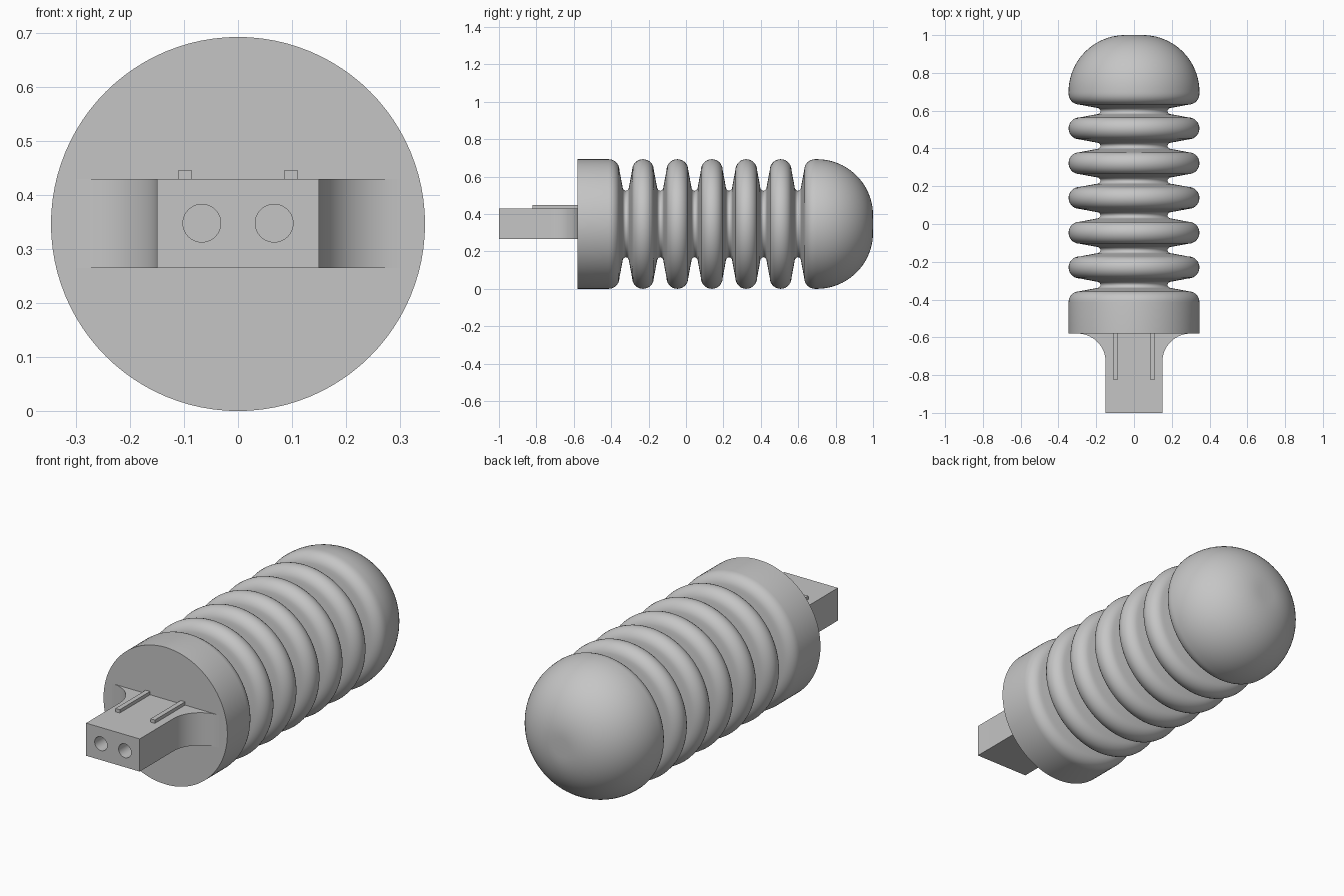
import bpy, bmesh
from math import sin, cos, pi, radians
from mathutils import Matrix, Vector

cube = bpy.data.objects.get("Cube")
if cube:
    bpy.data.objects.remove(cube, do_unlink=True)

R = 0.3465            # body radius, also the height of its axis
BACK = -0.58          # flat face of the body
PITCH = 0.184         # ring spacing
FIRST_GROOVE = -0.322
RIM = 0.058           # rounding of each ring

grey = bpy.data.materials.new("plain_grey")
grey.use_nodes = True
grey.diffuse_color = (0.56, 0.56, 0.56, 1)
grey.node_tree.nodes["Principled BSDF"].inputs["Base Color"].default_value = (0.56, 0.56, 0.56, 1)


def make_object(name, bm):
    bmesh.ops.recalc_face_normals(bm, faces=bm.faces)
    mesh = bpy.data.meshes.new(name)
    bm.to_mesh(mesh)
    bm.free()
    mesh.materials.append(grey)
    obj = bpy.data.objects.new(name, mesh)
    bpy.context.collection.objects.link(obj)
    return obj


def activate(obj):
    bpy.ops.object.select_all(action='DESELECT')
    obj.select_set(True)
    bpy.context.view_layer.objects.active = obj


def smooth(obj):
    activate(obj)
    bpy.ops.object.shade_smooth_by_angle(angle=radians(35))


def arc(cy, cr, ry, rr, start, end, steps):
    angles = [start + (end - start) * i / steps for i in range(steps + 1)]
    return [(cy + ry * cos(a), cr + rr * sin(a)) for a in angles]


def lathe(name, profile, segments=96):
    """Turn (y, radius) points around the body axis."""
    bm = bmesh.new()
    verts = [bm.verts.new((r, y, R)) for y, r in profile]
    edges = [bm.edges.new(pair) for pair in zip(verts, verts[1:])]
    bmesh.ops.spin(bm, geom=verts + edges, cent=(0, 0, R), axis=(0, 1, 0),
                   angle=2 * pi, steps=segments)
    bmesh.ops.remove_doubles(bm, verts=bm.verts, dist=0.0001)
    return make_object(name, bm)


# Ribbed body with a domed end
grooves = [FIRST_GROOVE + PITCH * i for i in range(6)]
rim_r = R - RIM
profile = [(BACK, 0), (BACK, R)]
profile += arc(grooves[0] - PITCH / 2, rim_r, RIM, RIM, pi / 2, 0, 7)
for g in grooves:
    profile += arc(g, 0.203, -0.018, -0.0255, 0, pi, 10)
    if g != grooves[-1]:
        profile += arc(g + PITCH / 2, rim_r, RIM, RIM, pi, 0, 14)
profile += arc(grooves[-1] + PITCH / 2, rim_r, RIM, RIM, pi, pi / 2, 7)
profile += arc(0.70, R - 0.30, 0.30, 0.30, pi / 2, 0, 20)
profile.append((1.0, 0))
smooth(lathe("ribbed_body", profile))

# Connector block that flares into the body
HALF, FLARE, LOW, HIGH = 0.15, 0.15, 0.265, 0.43
side = [(HALF, -1.0)]
side += arc(HALF + FLARE, BACK - FLARE, FLARE, FLARE, pi, pi / 2, 14)
side.append((HALF + FLARE, BACK + 0.01))
outline = side + [(-x, y) for x, y in reversed(side)]
bm = bmesh.new()
base = bm.faces.new([bm.verts.new((x, y, LOW)) for x, y in outline])
top = bmesh.ops.extrude_face_region(bm, geom=[base])["geom"]
bmesh.ops.translate(bm, vec=(0, 0, HIGH - LOW),
                    verts=[v for v in top if isinstance(v, bmesh.types.BMVert)])
block = make_object("connector_block", bm)

# Pin sockets drilled into the front of the block
for sign in (-1, 1):
    bm = bmesh.new()
    bmesh.ops.create_cone(bm, cap_ends=True, segments=40, radius1=0.035,
                          radius2=0.035, depth=0.3,
                          matrix=Matrix.Translation((sign * 0.067, -1.0, 0.348))
                          @ Matrix.Rotation(pi / 2, 4, 'X'))
    cutter = make_object("socket_cutter", bm)
    cutter.hide_render = True
    activate(block)
    cut = block.modifiers.new("socket", 'BOOLEAN')
    cut.operation = 'DIFFERENCE'
    cut.solver = 'EXACT'
    cut.object = cutter
    bpy.ops.object.modifier_apply(modifier=cut.name)
    bpy.data.objects.remove(cutter, do_unlink=True)
smooth(block)

# Two guide rails on top of the block
for sign, label in ((-1, "right"), (1, "left")):
    bm = bmesh.new()
    bmesh.ops.create_cube(bm, size=1)
    bmesh.ops.scale(bm, vec=(0.024, 0.25, 0.027), verts=bm.verts)
    bmesh.ops.translate(bm, vec=Vector((sign * 0.098, -0.697, 0.4335)), verts=bm.verts)
    make_object(label + "_guide_rail", bm)
